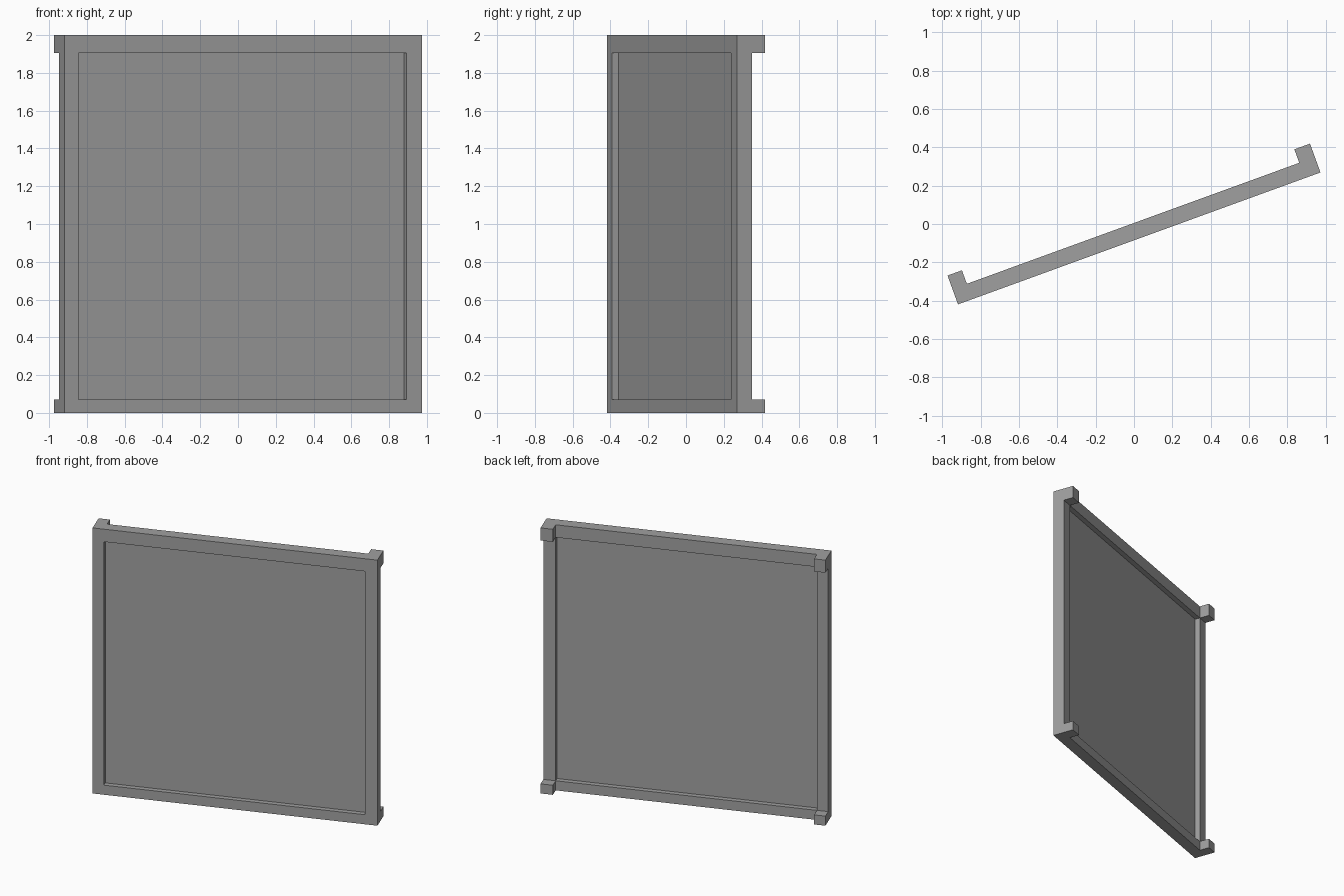
import bpy
import bmesh
from math import radians
from mathutils import Matrix

cube = bpy.data.objects.get("Cube")
if cube:
    bpy.data.objects.remove(cube, do_unlink=True)

# Main sizes, with the panel lying in the xz plane before it is turned
WIDTH, HEIGHT, DEPTH = 2.013, 2.0, 0.16
BODY = 0.085
FRONT = -DEPTH / 2
XS = [-WIDTH / 2, -WIDTH / 2 + 0.08, WIDTH / 2 - 0.087, WIDTH / 2]
ZS = [0, 0.072, 1.905, HEIGHT]
TURN = Matrix.Rotation(radians(20), 4, "Z")

grey = bpy.data.materials.new("plain_grey")
grey.use_nodes = True
colour = (0.35, 0.35, 0.35, 1)
grey.diffuse_color = colour
grey.node_tree.nodes["Principled BSDF"].inputs["Base Color"].default_value = colour


def finish(name, bm):
    """Turn the mesh into place and add it to the scene."""
    bmesh.ops.recalc_face_normals(bm, faces=bm.faces[:])
    bm.transform(TURN)
    mesh = bpy.data.meshes.new(name)
    bm.to_mesh(mesh)
    bm.free()
    mesh.materials.append(grey)
    obj = bpy.data.objects.new(name, mesh)
    bpy.context.collection.objects.link(obj)
    return obj


def pull_back(bm, faces, distance):
    """Extrude faces towards the back and return the new end faces."""
    result = bmesh.ops.extrude_face_region(bm, geom=faces, use_keep_orig=True)["geom"]
    verts = [g for g in result if isinstance(g, bmesh.types.BMVert)]
    bmesh.ops.translate(bm, verts=verts, vec=(0, distance, 0))
    return [g for g in result if isinstance(g, bmesh.types.BMFace)]


# Frame: a ring of eight cells, pulled back to the thickness of the body
bm = bmesh.new()
grid = [[bm.verts.new((x, FRONT, z)) for z in ZS] for x in XS]
cells = []
for i in range(3):
    for k in range(3):
        if (i, k) != (1, 1):
            cells.append(bm.faces.new((grid[i][k], grid[i + 1][k],
                                       grid[i + 1][k + 1], grid[i][k + 1])))
back = pull_back(bm, cells, BODY)

# Corner lugs: the four corner cells continue further back
corners = []
for face in back:
    c = face.calc_center_median()
    if not XS[1] < c.x < XS[2] and not ZS[1] < c.z < ZS[2]:
        corners.append(face)
for face in corners:
    pull_back(bm, [face], DEPTH - BODY)
    bm.faces.remove(face)
finish("frame", bm)

# Thin panel held in the middle of the frame
bm = bmesh.new()
bmesh.ops.create_cube(bm, size=1)
size = (XS[2] - XS[1] + 0.01, 0.009, ZS[2] - ZS[1] + 0.01)
centre = ((XS[1] + XS[2]) / 2, FRONT + BODY / 2, (ZS[1] + ZS[2]) / 2)
bm.transform(Matrix.Translation(centre) @ Matrix.Diagonal((*size, 1)))
finish("panel", bm)
